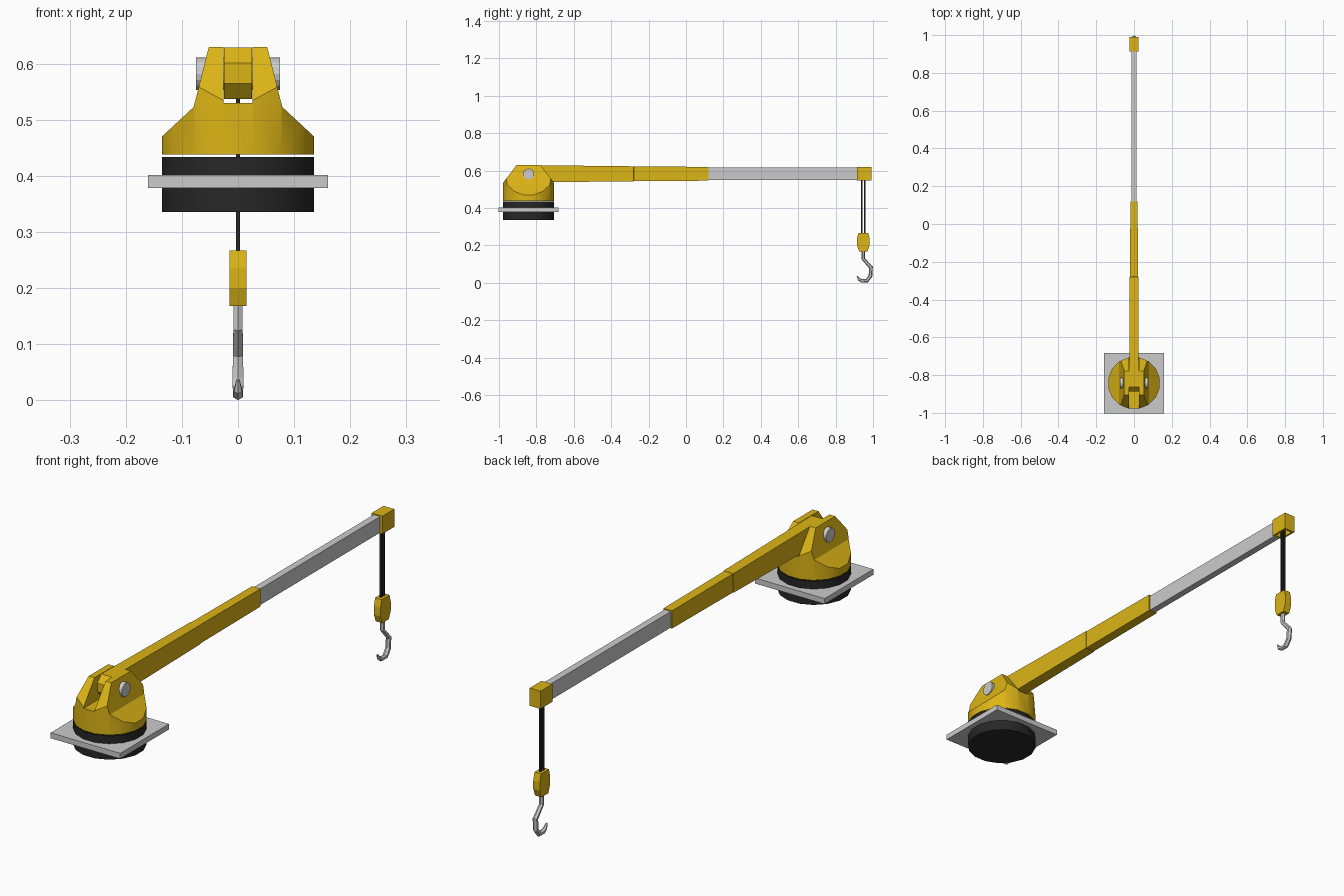
import bpy, bmesh, math
from mathutils import Vector

if "Cube" in bpy.data.objects:
    bpy.data.objects.remove(bpy.data.objects["Cube"])

CY = -0.842   # slewing axis
HY = 0.948    # hoist axis


def mat(name, col):
    m = bpy.data.materials.new(name)
    m.diffuse_color = (*col, 1)
    m.use_nodes = True
    m.node_tree.nodes["Principled BSDF"].inputs["Base Color"].default_value = m.diffuse_color
    return m


YELLOW = mat("yellow_paint", (0.72, 0.46, 0.008))
BLACK = mat("black_rubber", (0.02, 0.02, 0.02))


def finish(name, bm, material=None, smooth=None):
    bmesh.ops.recalc_face_normals(bm, faces=bm.faces)
    me = bpy.data.meshes.new(name)
    bm.to_mesh(me)
    bm.free()
    ob = bpy.data.objects.new(name, me)
    bpy.context.collection.objects.link(ob)
    if material:
        me.materials.append(material)
    if smooth:
        smooth_by_angle(ob, smooth)
    return ob


def smooth_by_angle(ob, deg):
    bpy.ops.object.select_all(action='DESELECT')
    ob.select_set(True)
    bpy.context.view_layer.objects.active = ob
    bpy.ops.object.shade_smooth_by_angle(angle=math.radians(deg))


def loft(name, rings, material=None, smooth=None):
    """Skin a list of closed rings of points and cap both ends."""
    bm = bmesh.new()
    vs = [[bm.verts.new(p) for p in r] for r in rings]
    n = len(vs[0])
    for a, b in zip(vs, vs[1:]):
        for i in range(n):
            j = (i + 1) % n
            bm.faces.new((a[i], a[j], b[j], b[i]))
    bm.faces.new(vs[0][::-1])
    bm.faces.new(vs[-1])
    return finish(name, bm, material, smooth)


def box(name, x, y0, y1, z0, z1, material=None):
    return loft(name, [[(-x, y, z0), (x, y, z0), (x, y, z1), (-x, y, z1)] for y in (y0, y1)], material)


def prism_x(name, pts, x, material=None):
    return loft(name, [[(s * x, y, z) for y, z in pts] for s in (-1, 1)], material)


def drum(name, r, z0, z1, n, material=None, smooth=None):
    ang = [2 * math.pi * (i + 0.5) / n for i in range(n)]
    return loft(name, [[(r * math.cos(a), CY + r * math.sin(a), z) for a in ang] for z in (z0, z1)],
                material, smooth)


def boolean(ob, cutter, op):
    m = ob.modifiers.new(op.lower(), 'BOOLEAN')
    m.operation, m.object, m.solver = op, cutter, 'EXACT'
    bpy.context.view_layer.objects.active = ob
    bpy.ops.object.modifier_apply(modifier=m.name)
    bpy.data.objects.remove(cutter)


# Mounting plate and slewing ring
box("mounting_plate", 0.16, CY - 0.16, CY + 0.16, 0.379, 0.402)
drum("slewing_ring", 0.1385, 0.336, 0.434, 16, BLACK, 40)

# Turret: drum trimmed to the front and side outlines, then slotted
turret = drum("turret", 0.1385, 0.438, 0.63, 16, YELLOW)
half = [(0.15, 0.42), (0.15, 0.457), (0.136, 0.47), (0.079, 0.523), (0.052, 0.63), (0.0515, 0.64)]
outline = half + [(-x, z) for x, z in half[::-1]]
front = loft("front_cutter", [[(x, y, z) for x, z in outline] for y in (CY - 0.2, CY + 0.2)])
boolean(turret, front, 'INTERSECT')
side = [(0.15, 0.42), (0.15, 0.518), (0.136, 0.535), (0.064, 0.63), (0.057, 0.64)]
side = [(CY + y, z) for y, z in side] + [(CY - y, z) for y, z in side[::-1]]
boolean(turret, prism_x("side_cutter", side, 0.2), 'INTERSECT')
boolean(turret, box("slot_cutter", 0.0255, CY - 0.2, CY + 0.2, 0.53, 0.7), 'DIFFERENCE')
smooth_by_angle(turret, 28)

# Pivot pin through the cheeks
ring = [2 * math.pi * i / 16 for i in range(16)]
prism_x("pivot_pin", [(CY + 0.029 * math.cos(a), 0.582 + 0.029 * math.sin(a)) for a in ring], 0.075)

# Outer boom: rounded heel, then a slight taper
boom = [(-0.888, 0.018, 0.0252), (-0.862, 0.046, 0.0252), (-0.78, 0.0455, 0.0252),
        (-0.28, 0.040, 0.0225), (-0.279, 0.039, 0.0205), (0.12, 0.037, 0.0195)]
loft("outer_boom", [[(-x, y, 0.583 - h), (x, y, 0.583 - h), (x, y, 0.583 + h), (-x, y, 0.583 + h)]
                    for y, h, x in boom], YELLOW)

# Telescopic inner boom
box("inner_boom", 0.0145, 0.05, 0.92, 0.549, 0.616)

# Boom head, hollow underneath
head = box("boom_head", 0.025, 0.913, 0.991, 0.546, 0.62, YELLOW)
boolean(head, box("head_cutter", 0.017, 0.922, 0.982, 0.5, 0.60), 'DIFFERENCE')

# Hoist cables
for i, y in enumerate((HY - 0.008, HY + 0.008)):
    box(f"hoist_cable_{i + 1}", 0.004, y - 0.004, y + 0.004, 0.25, 0.602, BLACK)

# Hook block
prism_x("hook_block", [(HY + s * y, z) for s, pts in
                       ((1, [(0.022, 0.168), (0.034, 0.2), (0.034, 0.235), (0.026, 0.267)]),
                        (-1, [(0.026, 0.267), (0.034, 0.235), (0.034, 0.2), (0.022, 0.168)]))
                       for y, z in pts], 0.015, YELLOW)

# Hook: six-sided bar swept along a bent path with a narrowing tip
path = [(HY, 0.18), (HY, 0.128), (0.989, 0.082), (0.987, 0.038), (0.967, 0.0105), (0.940, 0.0105),
        (0.925, 0.019), (0.915, 0.037)]
rad = [0.0095, 0.0095, 0.0105, 0.011, 0.0105, 0.010, 0.008, 0.003]
rings = []
for i, (p, r) in enumerate(zip(path, rad)):
    a = Vector(path[max(i - 1, 0)])
    b = Vector(path[min(i + 1, len(path) - 1)])
    t = (b - a).normalized()
    rings.append([(r * 0.87 * cx, p[0] - t.y * r * cn, p[1] + t.x * r * cn) for cx, cn in
                  ((1, 0.5), (0, 1), (-1, 0.5), (-1, -0.5), (0, -1), (1, -0.5))])
loft("hook", rings)
